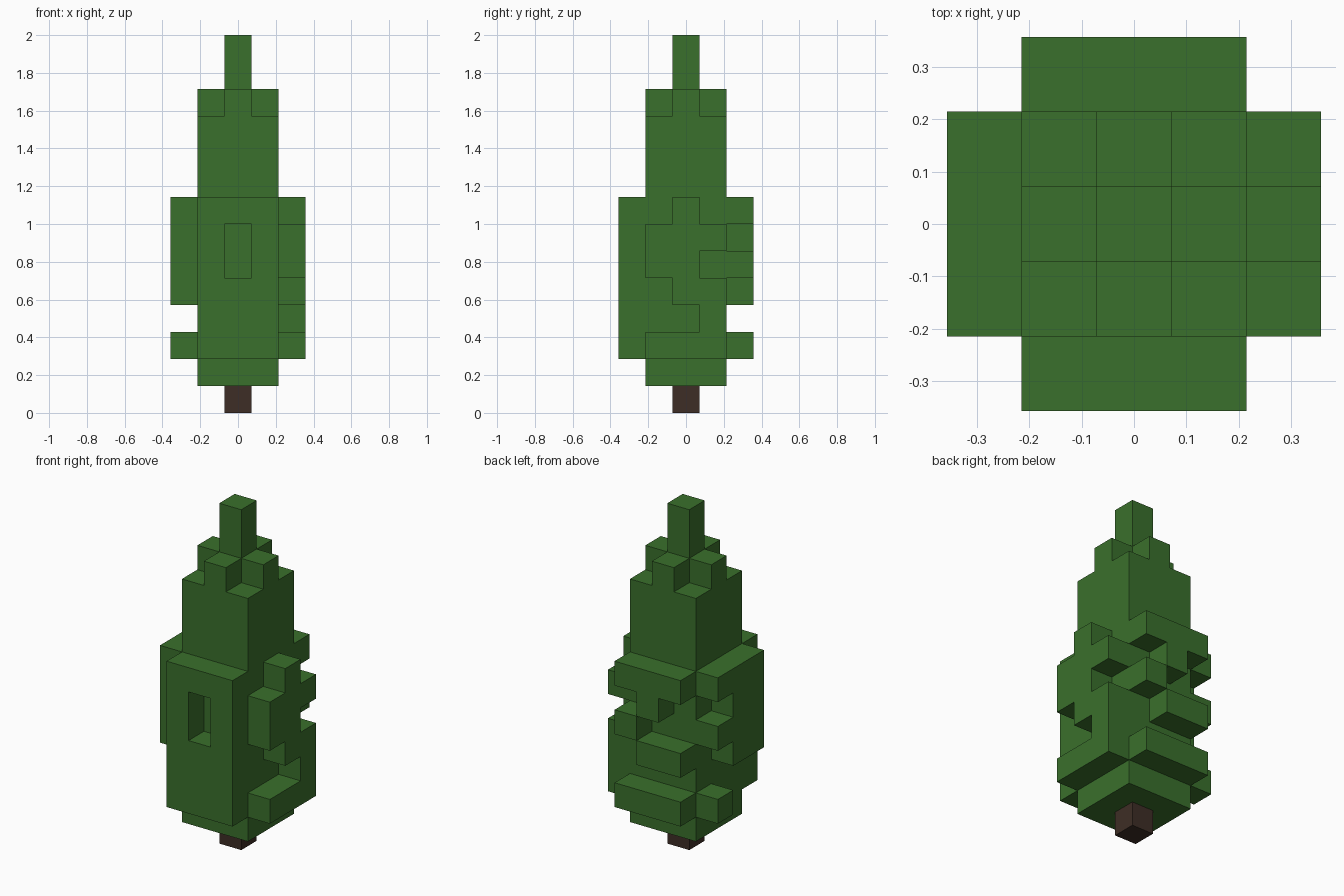
import bpy, bmesh, math
from mathutils import Vector

if "Cube" in bpy.data.objects:
    bpy.data.objects.remove(bpy.data.objects["Cube"], do_unlink=True)

U = 2 / 14  # edge length of one block


def material(name, rgb):
    m = bpy.data.materials.new(name)
    m.use_nodes = True
    m.diffuse_color = (*rgb, 1)
    m.node_tree.nodes["Principled BSDF"].inputs["Base Color"].default_value = (*rgb, 1)
    return m


def box(xs, ys, zs):
    """All block cells inside inclusive ranges."""
    return {(x, y, z)
            for x in range(xs[0], xs[1] + 1)
            for y in range(ys[0], ys[1] + 1)
            for z in range(zs[0], zs[1] + 1)}


def branch_layer(rows, place, top=7):
    """Cells marked # in rows (top row first), laid on one side of the core."""
    return {place(col - 1, top - r)
            for r, row in enumerate(rows)
            for col, mark in enumerate(row) if mark == "#"}


def build_blocks(name, cells, mat):
    """Mesh of the outer skin of a set of block cells."""
    bm = bmesh.new()
    for cell in cells:
        for axis in range(3):
            for sign in (-1, 1):
                n = Vector((0, 0, 0))
                n[axis] = sign
                if tuple(int(c + d) for c, d in zip(cell, n)) in cells:
                    continue
                a, b = Vector((0, 0, 0)), Vector((0, 0, 0))
                a[(axis + 1) % 3] = 0.5
                b[(axis + 2) % 3] = 0.5 * sign
                mid = Vector(cell) + Vector((0, 0, 0.5)) + n / 2
                corners = (mid - a - b, mid + a - b, mid + a + b, mid - a + b)
                bm.faces.new([bm.verts.new(c * U) for c in corners])
    bmesh.ops.remove_doubles(bm, verts=bm.verts[:], dist=U / 100)
    bmesh.ops.dissolve_limit(bm, angle_limit=math.radians(1),
                             verts=bm.verts[:], edges=bm.edges[:])
    mesh = bpy.data.meshes.new(name)
    bm.to_mesh(mesh)
    bm.free()
    mesh.materials.append(mat)
    obj = bpy.data.objects.new(name, mesh)
    bpy.context.collection.objects.link(obj)
    return obj


leaf_green = material("leaf_green", (0.042, 0.162, 0.025))
bark_brown = material("bark_brown", (0.048, 0.027, 0.019))

# Core, stepped crown and spire
foliage = box((-1, 1), (-1, 1), (1, 10))
foliage |= box((-1, 1), (0, 0), (11, 11)) | box((0, 0), (-1, 1), (11, 11))
foliage |= box((0, 0), (0, 0), (11, 13))

# Ragged branch layers: front and back columns run along +x, sides along +y
foliage |= branch_layer(["###", "#.#", "#.#", "###", "###", "###"],
                        lambda c, z: (c, -2, z))
foliage |= branch_layer(["###", ".#.", "..#", "##.", "...", "###"],
                        lambda c, z: (c, 2, z))
foliage |= branch_layer([".#.", "###", "##.", ".##", "..#", "###"],
                        lambda c, z: (2, c, z))
foliage |= branch_layer(["###", "##.", "###", "##.", "...", "..#"],
                        lambda c, z: (-2, c, z))

build_blocks("foliage", foliage, leaf_green)

# Trunk
build_blocks("trunk", box((0, 0), (0, 0), (0, 0)), bark_brown)
